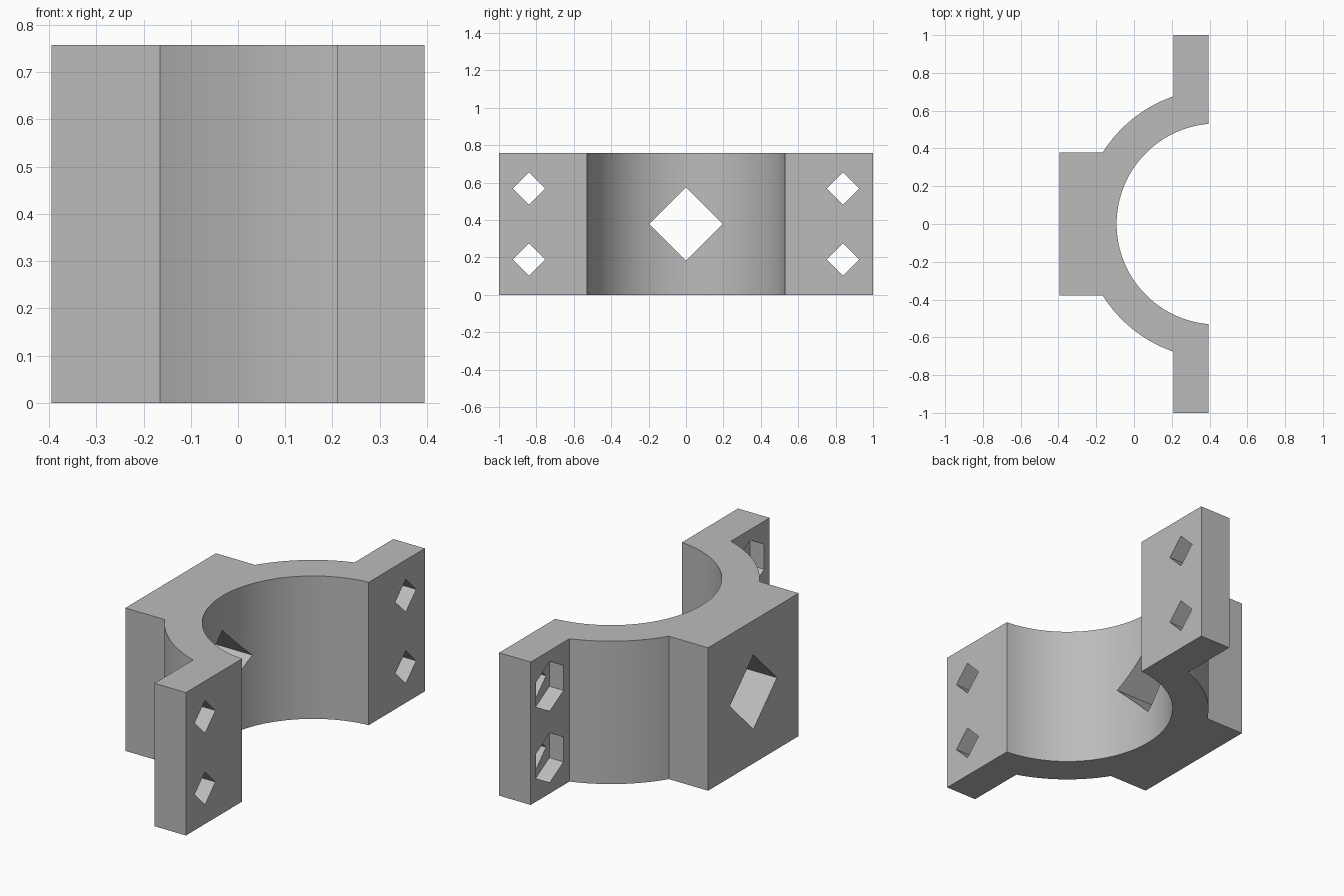
import bpy, bmesh
from math import sin, cos, pi, asin, acos
from mathutils import Vector

if "Cube" in bpy.data.objects:
    bpy.data.objects.remove(bpy.data.objects["Cube"], do_unlink=True)

HEIGHT = 0.757
FACE = 0.395          # half depth along x
FLANGE_BACK = 0.21    # rear face of the bolt flanges
BLOCK = 0.379         # half width of the mounting block
AXIS, BORE, OUTER = 0.44, 0.532, 0.714

grey = bpy.data.materials.new("plain grey")
grey.use_nodes = True
grey.diffuse_color = (0.5, 0.5, 0.5, 1)
grey.node_tree.nodes["Principled BSDF"].inputs["Base Color"].default_value = (0.5, 0.5, 0.5, 1)


def prism(name, points, sweep):
    """Extrude a closed outline along a vector."""
    bm = bmesh.new()
    face = bm.faces.new([bm.verts.new(p) for p in points])
    ext = bmesh.ops.extrude_face_region(bm, geom=[face])
    moved = [g for g in ext["geom"] if isinstance(g, bmesh.types.BMVert)]
    bmesh.ops.translate(bm, verts=moved, vec=Vector(sweep))
    bmesh.ops.recalc_face_normals(bm, faces=bm.faces)
    mesh = bpy.data.meshes.new(name)
    bm.to_mesh(mesh)
    bm.free()
    mesh.materials.append(grey)
    obj = bpy.data.objects.new(name, mesh)
    bpy.context.collection.objects.link(obj)
    return obj


def arc(radius, start, end, steps):
    """Points about the bore axis, angles measured from -x towards +y."""
    angles = [start + (end - start) * i / steps for i in range(steps + 1)]
    return [(AXIS - radius * cos(a), radius * sin(a), 0) for a in angles]


def hole(name, sides, radius, y, z, x0, x1):
    """Polygonal cutter along x with one corner pointing up."""
    ring = [2 * pi * i / sides for i in range(sides)]
    pts = [(x0, y + radius * sin(a), z + radius * cos(a)) for a in ring]
    cutter = prism(name, pts, (x1 - x0, 0, 0))
    cutter.hide_render = True
    return cutter


# Half outline from the block, over the outer arc and flange, back along the bore
half = [(-FACE, BLOCK, 0)]
half += arc(OUTER, asin(BLOCK / OUTER), acos((AXIS - FLANGE_BACK) / OUTER), 16)
half += [(FLANGE_BACK, 1, 0), (FACE, 1, 0)]
half += arc(BORE, acos((AXIS - FACE) / BORE), 0, 32)
mirrored = [(x, -y, z) for x, y, z in reversed(half[:-1])]
clamp = prism("clamp_half", half + mirrored, (0, 0, HEIGHT))

# Central port, bolt holes and nut pockets
cutters = [hole("port_cutter", 4, 0.197, 0, HEIGHT / 2, -0.6, 0.6)]
for y in (-0.84, 0.84):
    for z in (HEIGHT / 4, HEIGHT * 3 / 4):
        cutters.append(hole("bolt_cutter", 4, 0.087, y, z, 0, 0.6))
        cutters.append(hole("nut_cutter", 6, 0.132, y, z, 0.15, FLANGE_BACK + 0.083))

bpy.context.view_layer.objects.active = clamp
for cutter in cutters:
    mod = clamp.modifiers.new("cut", "BOOLEAN")
    mod.operation, mod.solver, mod.object = "DIFFERENCE", "EXACT", cutter
    bpy.ops.object.modifier_apply(modifier=mod.name)
    bpy.data.objects.remove(cutter, do_unlink=True)

# Smooth the curved walls, keep the corners crisp
for obj in bpy.context.selected_objects:
    obj.select_set(False)
clamp.select_set(True)
bpy.ops.object.shade_smooth_by_angle(angle=pi / 9)
